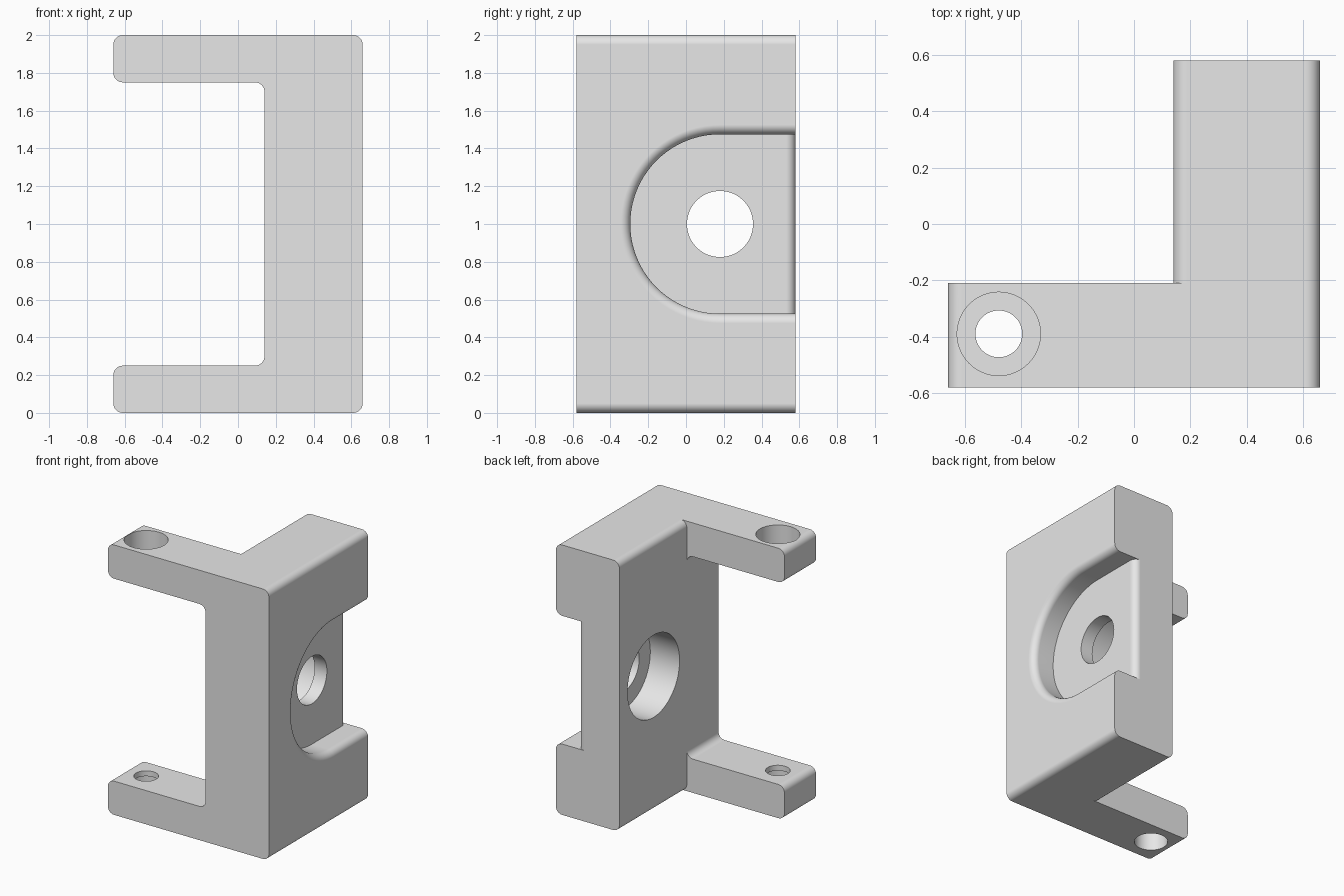
import bpy, bmesh, math
from mathutils import Vector

cube = bpy.data.objects.get("Cube")
if cube:
    bpy.data.objects.remove(cube, do_unlink=True)

grey = bpy.data.materials.new("light grey")
grey.use_nodes = True
grey.diffuse_color = (0.8, 0.8, 0.8, 1)
grey.node_tree.nodes["Principled BSDF"].inputs["Base Color"].default_value = (0.8, 0.8, 0.8, 1)

FILLET = 0.05
BACK, FRONT, STEP = 0.58, -0.58, -0.21
INNER, OUTER, ARM_END = 0.14, 0.66, -0.66


def rounded(corners, r, steps=8):
    """Outline with the right-angled corners flagged True filleted."""
    out = []
    for i, (x, y, soft) in enumerate(corners):
        p = Vector((x, y))
        if not soft:
            out.append(p)
            continue
        u = (Vector(corners[i - 1][:2]) - p).normalized() * r
        v = (Vector(corners[(i + 1) % len(corners)][:2]) - p).normalized() * r
        for k in range(steps + 1):
            a = k / steps * math.pi / 2
            out.append(p + u + v - v * math.cos(a) - u * math.sin(a))
    return out


def place(axis, p, d):
    return {"x": (d, p[0], p[1]), "y": (p[0], d, p[1]), "z": (p[0], p[1], d)}[axis]


def loft(name, axis, sections):
    """Solid through a list of (depth, outline) sections along an axis."""
    bm = bmesh.new()
    rings = [[bm.verts.new(place(axis, p, d)) for p in pts] for d, pts in sections]
    n = len(rings[0])
    for a, b in zip(rings, rings[1:]):
        for i in range(n):
            j = (i + 1) % n
            bm.faces.new((a[i], a[j], b[j], b[i]))
    bm.faces.new(rings[0][::-1])
    bm.faces.new(rings[-1])
    bmesh.ops.recalc_face_normals(bm, faces=bm.faces)
    mesh = bpy.data.meshes.new(name)
    bm.to_mesh(mesh)
    bm.free()
    ob = bpy.data.objects.new(name, mesh)
    bpy.context.collection.objects.link(ob)
    return ob


def prism(name, axis, pts, a, b):
    return loft(name, axis, [(a, pts), (b, pts)])


def circle(cx, cy, r, n=64):
    return [(cx + r * math.cos(2 * math.pi * i / n),
             cy + r * math.sin(2 * math.pi * i / n)) for i in range(n)]


def combine(target, tool, operation):
    mod = target.modifiers.new(operation, "BOOLEAN")
    mod.operation, mod.solver, mod.object = operation, "EXACT", tool
    bpy.context.view_layer.objects.active = target
    bpy.ops.object.modifier_apply(modifier=mod.name)
    bpy.data.objects.remove(tool, do_unlink=True)


# C-shaped front portion with both arms
c_outline = rounded([(ARM_END, 0, True), (OUTER, 0, True), (OUTER, 2, True),
                     (ARM_END, 2, True), (ARM_END, 1.75, True), (INNER, 1.75, True),
                     (INNER, 0.25, True), (ARM_END, 0.25, True)], FILLET)
bracket = prism("bracket", "y", c_outline, FRONT, STEP)

# Upright block behind the arms
block_outline = rounded([(INNER, 0, True), (OUTER, 0, True),
                         (OUTER, 2, True), (INNER, 2, True)], FILLET)
combine(bracket, prism("block", "y", block_outline, -0.3, BACK), "UNION")

# Side pocket with a rounded rim, open to the back
HOLE_Y, HOLE_Z, FLOOR = 0.18, 1.0, 0.48


def pocket_outline(r, n=40):
    arc = [(HOLE_Y - r * math.sin(math.pi * i / n),
            HOLE_Z + r * math.cos(math.pi * i / n)) for i in range(n + 1)]
    return [(0.8, HOLE_Z + r)] + arc + [(0.8, HOLE_Z - r)]


R = 0.475
sections = [(FLOOR, pocket_outline(R))]
for k in range(9):
    a = k / 8 * math.pi / 2
    sections.append((OUTER - FILLET + FILLET * math.sin(a),
                     pocket_outline(R + FILLET * (1 - math.cos(a)))))
sections.append((0.8, pocket_outline(R + FILLET)))
combine(bracket, loft("pocket_cutter", "x", sections), "DIFFERENCE")

# Rounded back edge of the pocket floor
arc = [(FLOOR - FILLET + FILLET * math.sin(k / 8 * math.pi / 2),
        BACK - FILLET + FILLET * math.cos(k / 8 * math.pi / 2)) for k in range(9)]
edge = arc + [(0.5, BACK - FILLET), (0.5, 0.6), (FLOOR - FILLET, 0.6)]
combine(bracket, prism("edge_cutter", "z", edge, HOLE_Z - R, HOLE_Z + R), "DIFFERENCE")

# Stepped bore through the block, and stepped pin holes in the arms
PIN = (-0.48, -0.39)
for axis, centre, r, a, b in (("x", (HOLE_Y, HOLE_Z), 0.175, 0, 0.8),
                              ("x", (HOLE_Y, HOLE_Z), 0.305, 0, 0.38),
                              ("z", PIN, 0.083, -0.1, 2.1),
                              ("z", PIN, 0.148, 1.79, 2.1),
                              ("z", PIN, 0.115, -0.1, 0.21)):
    combine(bracket, prism("bore_cutter", axis, circle(*centre, r), a, b), "DIFFERENCE")

# Finish
bracket.data.materials.clear()
bracket.data.materials.append(grey)
bpy.ops.object.select_all(action="DESELECT")
bracket.select_set(True)
bpy.context.view_layer.objects.active = bracket
bpy.ops.object.shade_smooth_by_angle(angle=math.radians(30))
normals = bracket.modifiers.new("even normals", "WEIGHTED_NORMAL")
normals.keep_sharp = True
normals.weight = 100
